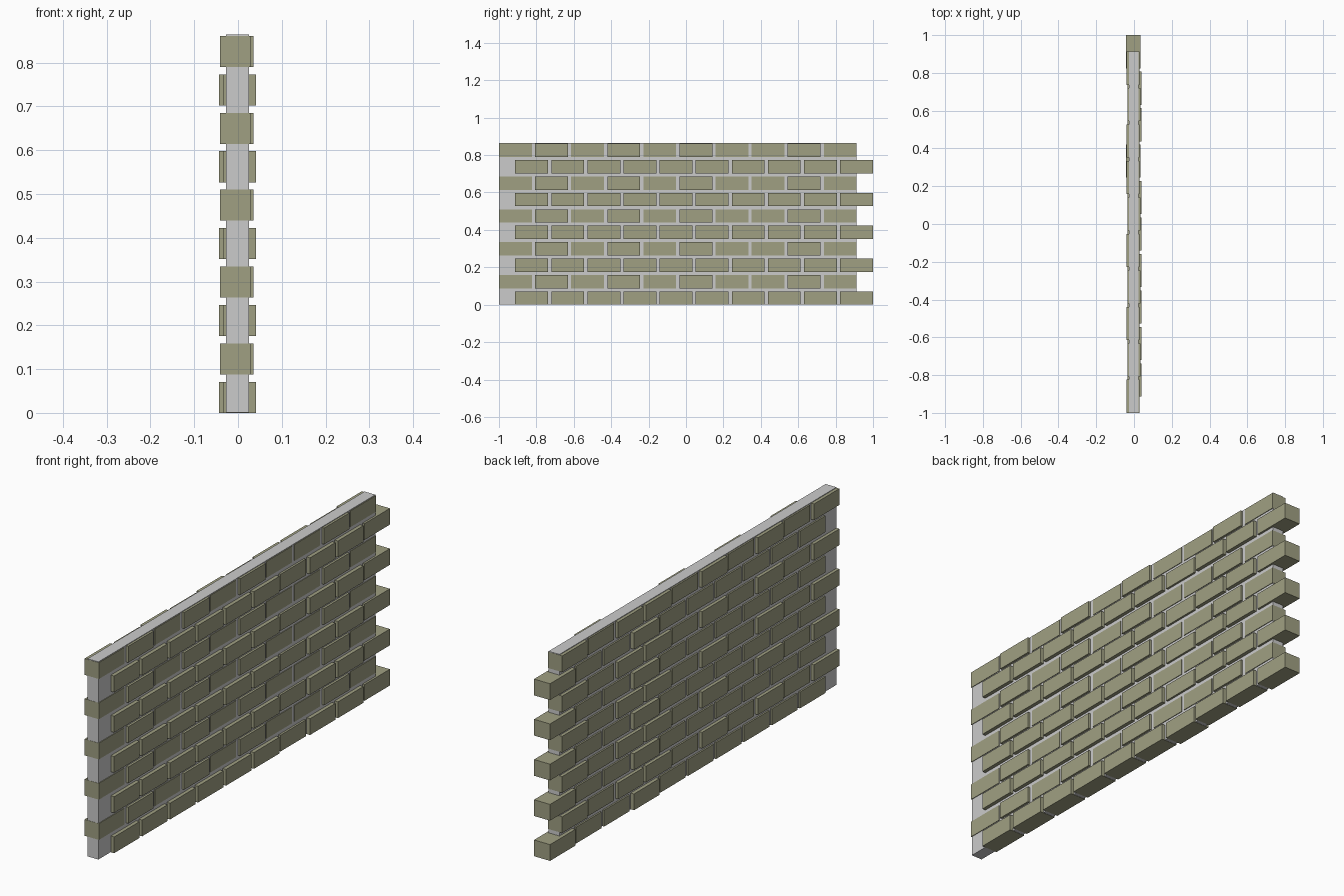
import bpy, bmesh
from mathutils import Matrix, Vector

if "Cube" in bpy.data.objects:
    bpy.data.objects.remove(bpy.data.objects["Cube"])


def material(name, color):
    m = bpy.data.materials.new(name)
    m.diffuse_color = (*color, 1)
    m.use_nodes = True
    m.node_tree.nodes["Principled BSDF"].inputs["Base Color"].default_value = m.diffuse_color
    return m


def build(name, boxes, mat):
    # one object made of axis-aligned boxes given as (low corner, high corner)
    bm = bmesh.new()
    for lo, hi in boxes:
        lo, hi = Vector(lo), Vector(hi)
        bmesh.ops.create_cube(bm, size=1, matrix=Matrix.Translation((lo + hi) / 2)
                              @ Matrix.Diagonal((*(hi - lo), 1)))
    me = bpy.data.meshes.new(name)
    bm.to_mesh(me)
    bm.free()
    me.materials.append(mat)
    ob = bpy.data.objects.new(name, me)
    bpy.context.collection.objects.link(ob)


olive = material("olive brick", (0.35, 0.35, 0.225))
grey = material("light grey mortar", (0.6, 0.6, 0.6))

# mortar core, slightly thinner than the bricks
build("mortar_core", [((-0.027, -0.999, 0.001), (0.025, 0.912, 0.864))], grey)

# brick courses: alternate rows are offset, and some bricks sit further out
ROW, HEIGHT, PITCH, LENGTH = 0.0878, 0.071, 0.193, 0.1755
for r in range(10):
    odd = r % 2
    start = -1.0 if odd else -0.913
    pushed = (1, 3, 5, 8) if odd else (0, 1, 2, 3, 4, 5, 7, 8)
    boxes = []
    for j in range(10):
        y, z = start + j * PITCH, r * ROW
        if odd:
            x0, x1 = (-0.034, 0.035) if j in pushed else (-0.041, 0.028)
        else:
            x0, x1 = (-0.034, 0.041) if j in pushed else (-0.043, 0.034)
        boxes.append(((x0, y, z), (x1, y + LENGTH, z + HEIGHT)))
    build(f"brick_course_{r + 1}", boxes, olive)
